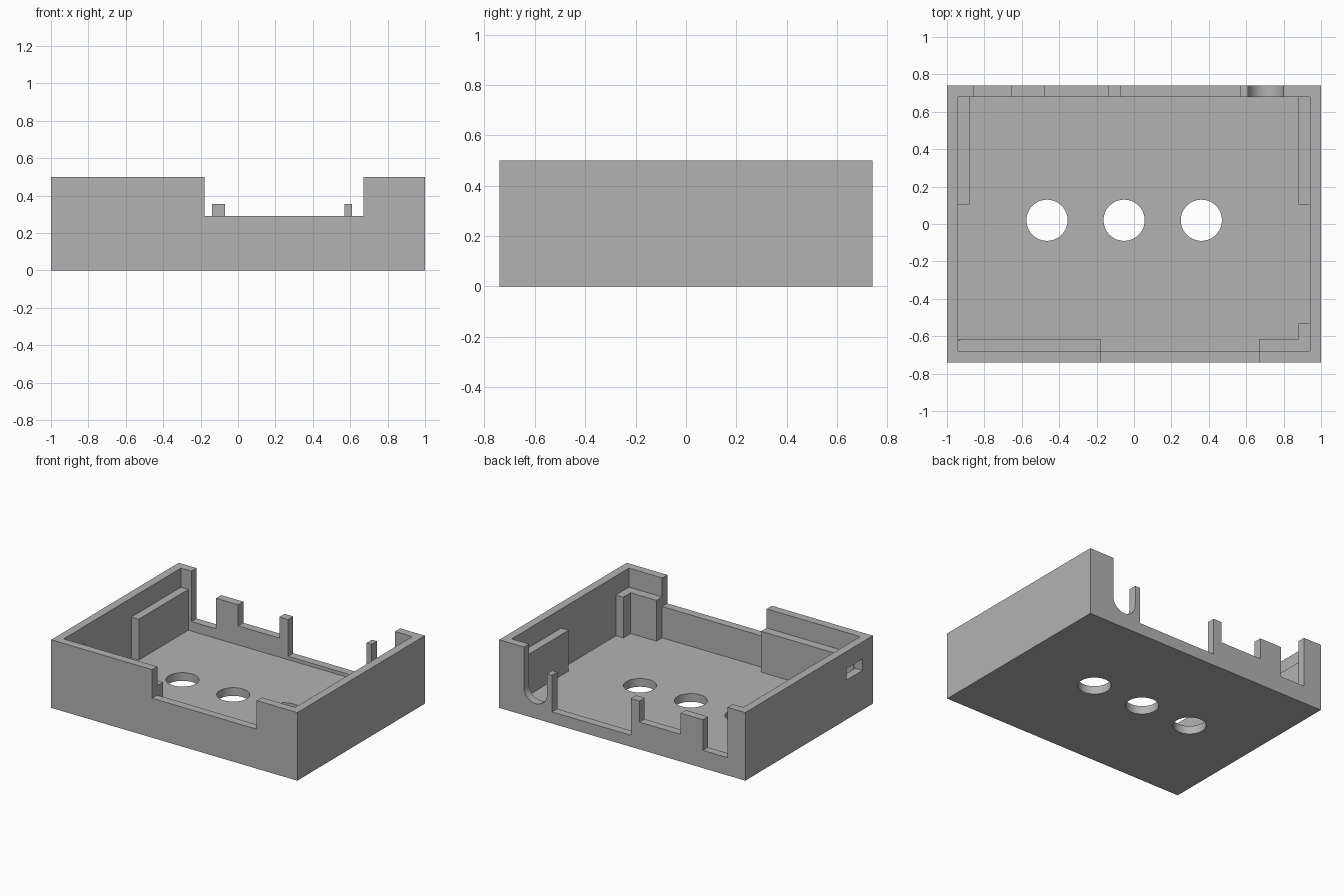
import bpy, bmesh
from math import cos, sin, pi

cube = bpy.data.objects.get("Cube")
if cube:
    bpy.data.objects.remove(cube, do_unlink=True)

grey = bpy.data.materials.new("plain grey")
grey.use_nodes = True
grey.diffuse_color = (0.45, 0.45, 0.45, 1)
grey.node_tree.nodes["Principled BSDF"].inputs["Base Color"].default_value = grey.diffuse_color

HX, HY, H = 1.0, 0.74, 0.5
WALL, FLOOR, RIB = 0.06, 0.06, 0.36


def prism(name, outline, low, high, axis="z"):
    """Extrude a closed outline along z, or an x-z outline along y."""
    bm = bmesh.new()
    place = (lambda a, b: (a, b, low)) if axis == "z" else (lambda a, b: (a, low, b))
    face = bm.faces.new([bm.verts.new(place(a, b)) for a, b in outline])
    ext = bmesh.ops.extrude_face_region(bm, geom=[face])
    move = (0, 0, high - low) if axis == "z" else (0, high - low, 0)
    verts = [g for g in ext["geom"] if isinstance(g, bmesh.types.BMVert)]
    bmesh.ops.translate(bm, verts=verts, vec=move)
    bmesh.ops.recalc_face_normals(bm, faces=bm.faces)
    mesh = bpy.data.meshes.new(name)
    bm.to_mesh(mesh)
    bm.free()
    mesh.materials.append(grey)
    ob = bpy.data.objects.new(name, mesh)
    bpy.context.collection.objects.link(ob)
    return ob


def rect(x0, x1, y0, y1):
    return [(x0, y0), (x1, y0), (x1, y1), (x0, y1)]


def combine(target, tool, operation):
    """Apply a boolean and discard the tool."""
    mod = target.modifiers.new("combine", "BOOLEAN")
    mod.operation, mod.solver, mod.object = operation, "EXACT", tool
    tool.hide_render = True
    bpy.context.view_layer.objects.active = target
    bpy.ops.object.modifier_apply(modifier=mod.name)
    bpy.data.objects.remove(tool, do_unlink=True)


# Open tray
tray = prism("enclosure_tray", rect(-HX, HX, -HY, HY), 0, H)
ix, iy = HX - WALL, HY - WALL
combine(tray, prism("cavity", rect(-ix, ix, -iy, iy), FLOOR, H + 0.1), "DIFFERENCE")

# Inner support ribs, sunk slightly into the walls and floor
rx, ry = ix + 0.02, iy + 0.02
ribs = [
    rect(-rx, -0.88, 0.105, ry),
    rect(0.88, rx, 0.105, ry),
    rect(-rx, -0.18, -ry, -0.615),
    [(0.67, -ry), (rx, -ry), (rx, -0.53), (0.88, -0.53), (0.88, -0.615), (0.67, -0.615)],
]
for outline in ribs:
    combine(tray, prism("support_rib", outline, FLOOR - 0.02, RIB), "UNION")

# Front opening
combine(tray, prism("front_notch", rect(-0.18, 0.67, 0.29, H + 0.1),
                    -HY - 0.1, -iy + 0.03, "y"), "DIFFERENCE")

# Back openings: stepped posts and a round-bottomed cable slot
radius, cx, cz = 0.095, 0.705, 0.205
arc = [(cx + radius * cos(pi + pi * i / 24), cz + radius * sin(pi + pi * i / 24))
       for i in range(25)]
steps = [(-0.855, H + 0.1), (-0.855, 0.13), (-0.655, 0.13), (-0.655, 0.355),
         (-0.475, 0.355), (-0.475, 0.2), (-0.14, 0.2), (-0.14, 0.355),
         (-0.07, 0.355), (-0.07, 0.085), (0.57, 0.085), (0.57, 0.355), (0.61, 0.355)]
combine(tray, prism("back_opening", steps + arc + [(cx + radius, H + 0.1)],
                    iy - 0.03, HY + 0.1, "y"), "DIFFERENCE")

# Small slot in the right wall
combine(tray, prism("side_slot", rect(-HX - 0.1, -ix + 0.01, -0.62, -0.434),
                    0.29, 0.375), "DIFFERENCE")

# Round holes in the floor
for x in (-0.465, -0.053, 0.36):
    ring = [(x + 0.11 * cos(2 * pi * i / 64), 0.02 + 0.11 * sin(2 * pi * i / 64))
            for i in range(64)]
    combine(tray, prism("floor_hole", ring, -0.1, FLOOR + 0.1), "DIFFERENCE")

# Smooth the curved cuts, keep the corners sharp
bpy.ops.object.select_all(action="DESELECT")
tray.select_set(True)
bpy.context.view_layer.objects.active = tray
bpy.ops.object.shade_smooth_by_angle(angle=pi / 6)
